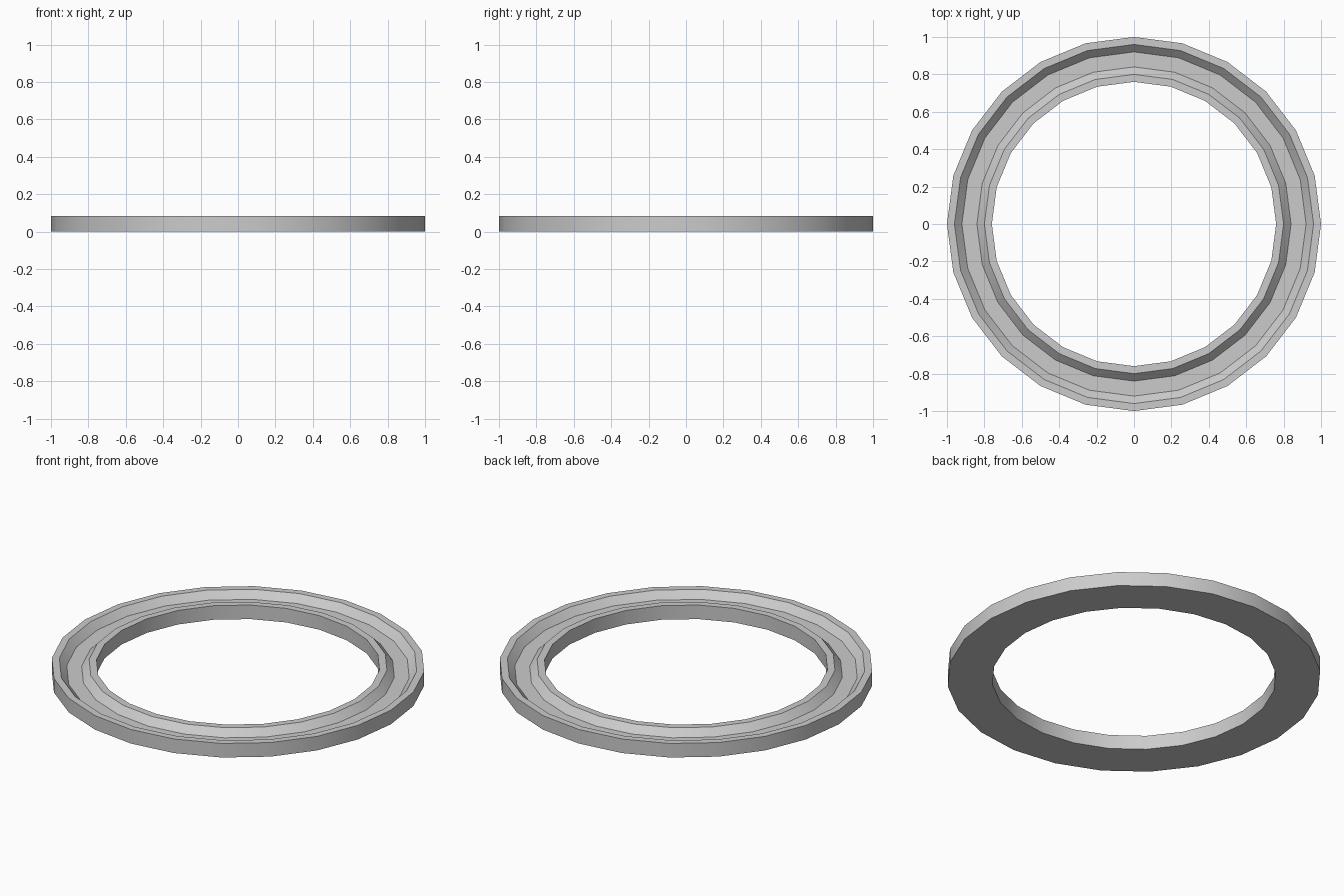
import bpy, bmesh, math

if "Cube" in bpy.data.objects:
    bpy.data.objects.remove(bpy.data.objects["Cube"])

SIDES = 24
# Ring cross-section (radius, height) with a sloped groove in the top
PROFILE = [(1.0, 0.0), (1.0, 0.083), (0.96, 0.083), (0.92, 0.042),
           (0.84, 0.042), (0.80, 0.083), (0.76, 0.083), (0.76, 0.0)]

bm = bmesh.new()
rings = []
for i in range(SIDES):
    a = 2 * math.pi * i / SIDES
    rings.append([bm.verts.new((r * math.cos(a), r * math.sin(a), z)) for r, z in PROFILE])

# Sweep the closed cross-section around z
n = len(PROFILE)
for i in range(SIDES):
    p, q = rings[i], rings[(i + 1) % SIDES]
    for j in range(n):
        k = (j + 1) % n
        bm.faces.new((p[j], q[j], q[k], p[k]))
bmesh.ops.recalc_face_normals(bm, faces=bm.faces[:])

mesh = bpy.data.meshes.new("grooved_ring")
bm.to_mesh(mesh)
bm.free()
ring = bpy.data.objects.new("grooved_ring", mesh)
bpy.context.collection.objects.link(ring)

# Smooth around the ring, crisp profile edges
bpy.context.view_layer.objects.active = ring
ring.select_set(True)
bpy.ops.object.shade_smooth_by_angle(angle=math.radians(30))
